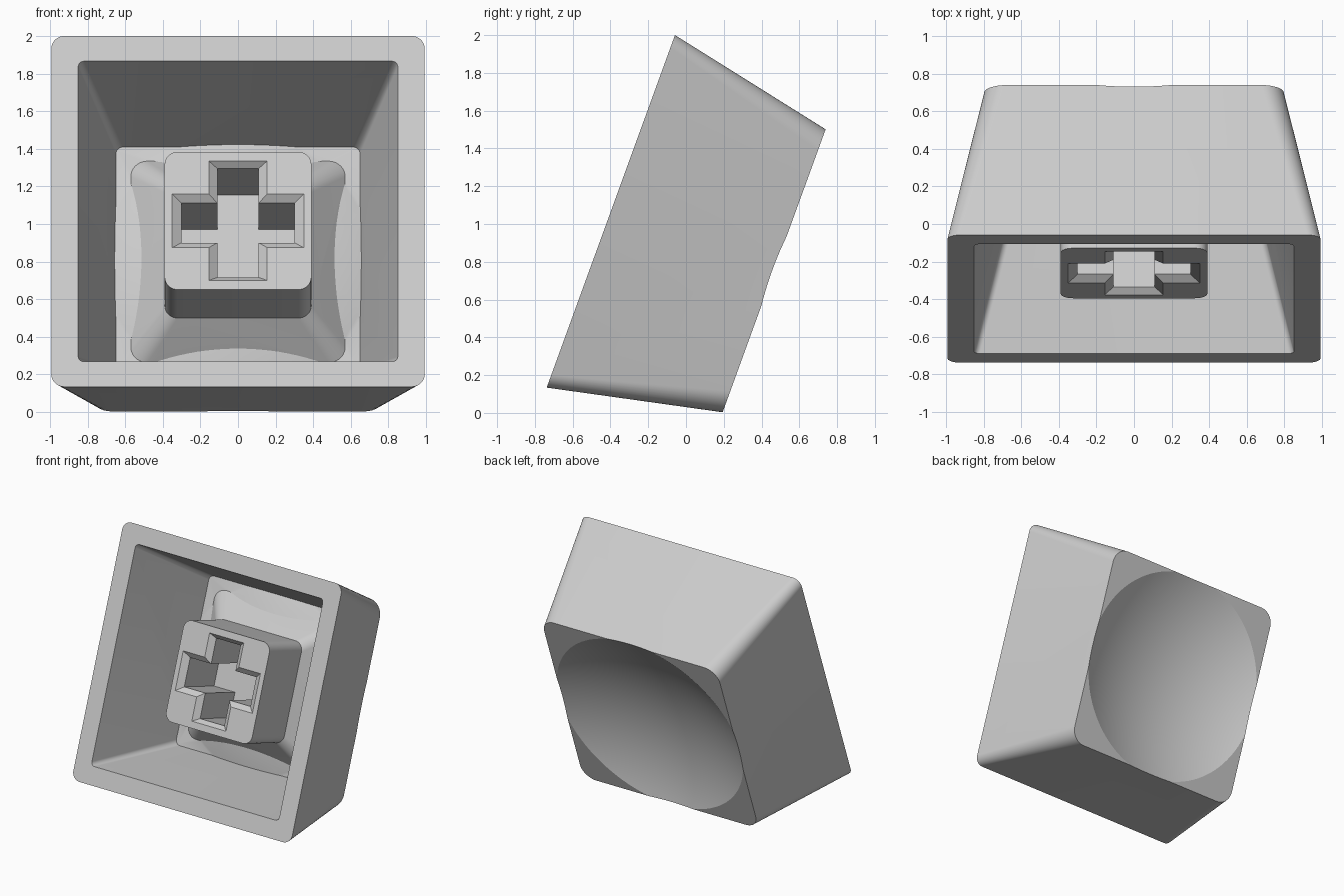
import bpy, bmesh, math
from mathutils import Matrix, Vector

cube = bpy.data.objects.get("Cube")
if cube:
    bpy.data.objects.remove(cube)

# One light grey plastic
plastic = bpy.data.materials.new("light_grey_plastic")
plastic.use_nodes = True
GREY = (0.6, 0.6, 0.6, 1)
plastic.diffuse_color = GREY
plastic.node_tree.nodes["Principled BSDF"].inputs["Base Color"].default_value = GREY


def make_object(name, bm):
    bmesh.ops.recalc_face_normals(bm, faces=bm.faces)
    mesh = bpy.data.meshes.new(name)
    bm.to_mesh(mesh)
    bm.free()
    mesh.materials.append(plastic)
    obj = bpy.data.objects.new(name, mesh)
    bpy.context.collection.objects.link(obj)
    return obj


def rounded_rect(hx, hy, radius, steps):
    """Outline of a rectangle; radius 0 gives plain corners."""
    if radius == 0:
        return [(hx, hy), (-hx, hy), (-hx, -hy), (hx, -hy)]
    points = []
    for corner, (sx, sy) in enumerate([(1, 1), (-1, 1), (-1, -1), (1, -1)]):
        for i in range(steps + 1):
            a = math.pi / 2 * (corner + i / steps)
            points.append((sx * (hx - radius) + radius * math.cos(a),
                           sy * (hy - radius) + radius * math.sin(a)))
    return points


def loft(name, sections, steps=10):
    """Solid through sections of (half x, half y, corner radius, height)."""
    bm = bmesh.new()
    rings = [[bm.verts.new((x, y, h)) for x, y in rounded_rect(hx, hy, r, steps)]
             for hx, hy, r, h in sections]
    count = len(rings[0])
    for low, high in zip(rings, rings[1:]):
        for i in range(count):
            j = (i + 1) % count
            bm.faces.new((low[i], low[j], high[j], high[i]))
    bm.faces.new(rings[0])
    bm.faces.new(rings[-1])
    return make_object(name, bm)


def ball(name, radius, lowest):
    bm = bmesh.new()
    bmesh.ops.create_uvsphere(bm, u_segments=96, v_segments=96, radius=radius)
    bmesh.ops.translate(bm, verts=bm.verts, vec=(0, 0, lowest + radius))
    return make_object(name, bm)


def combine(target, tool, operation):
    mod = target.modifiers.new(operation.lower(), "BOOLEAN")
    mod.operation = operation
    mod.solver = "EXACT"
    mod.object = tool
    bpy.context.view_layer.objects.active = target
    bpy.ops.object.modifier_apply(modifier=mod.name)
    bpy.data.objects.remove(tool)


# Tapered outer body, built with its opening at height 0
cap = loft("key_cap", [(0.993, 0.993, 0.07, 0), (0.797, 0.797, 0.12, 0.92)])

# Hollow inside, whose ceiling bulges towards the opening
hollow = loft("hollow", [(0.863, 0.863, 0.03, -0.05), (0.65, 0.65, 0.04, 0.785)])
combine(hollow, ball("ceiling_bulge", 2.2, 0.662), "DIFFERENCE")
combine(cap, hollow, "DIFFERENCE")

# Stem with a flared foot
stem = loft("stem", [(0.39, 0.39, 0.07, 0.145), (0.39, 0.39, 0.07, 0.588),
                     (0.584, 0.584, 0.09, 0.8)])
combine(cap, stem, "UNION")

# Dished outer face
combine(cap, ball("dish", 1.85, 0.728), "DIFFERENCE")

# Cross-shaped socket with a chamfered mouth
for outer, inner in [((0.155, 0.338), (0.11, 0.308)), ((0.35, 0.152), (0.3, 0.112))]:
    mouth = [2 * o - i for o, i in zip(outer, inner)]
    bar = loft("socket_bar", [(*mouth, 0, 0.11), (*inner, 0, 0.18), (*inner, 0, 0.59)])
    combine(cap, bar, "DIFFERENCE")

# Lean the cap so that its opening faces the front
s, c = math.sin(math.radians(20)), math.cos(math.radians(20))
lean = Matrix(((-1, 0, 0), (0, s, c), (0, c, -s))).to_4x4()
lean.translation = Vector((0, -0.398, 1.067))
cap.data.transform(lean)

bpy.ops.object.select_all(action="DESELECT")
cap.select_set(True)
bpy.context.view_layer.objects.active = cap
bpy.ops.object.shade_smooth_by_angle(angle=math.radians(22))
